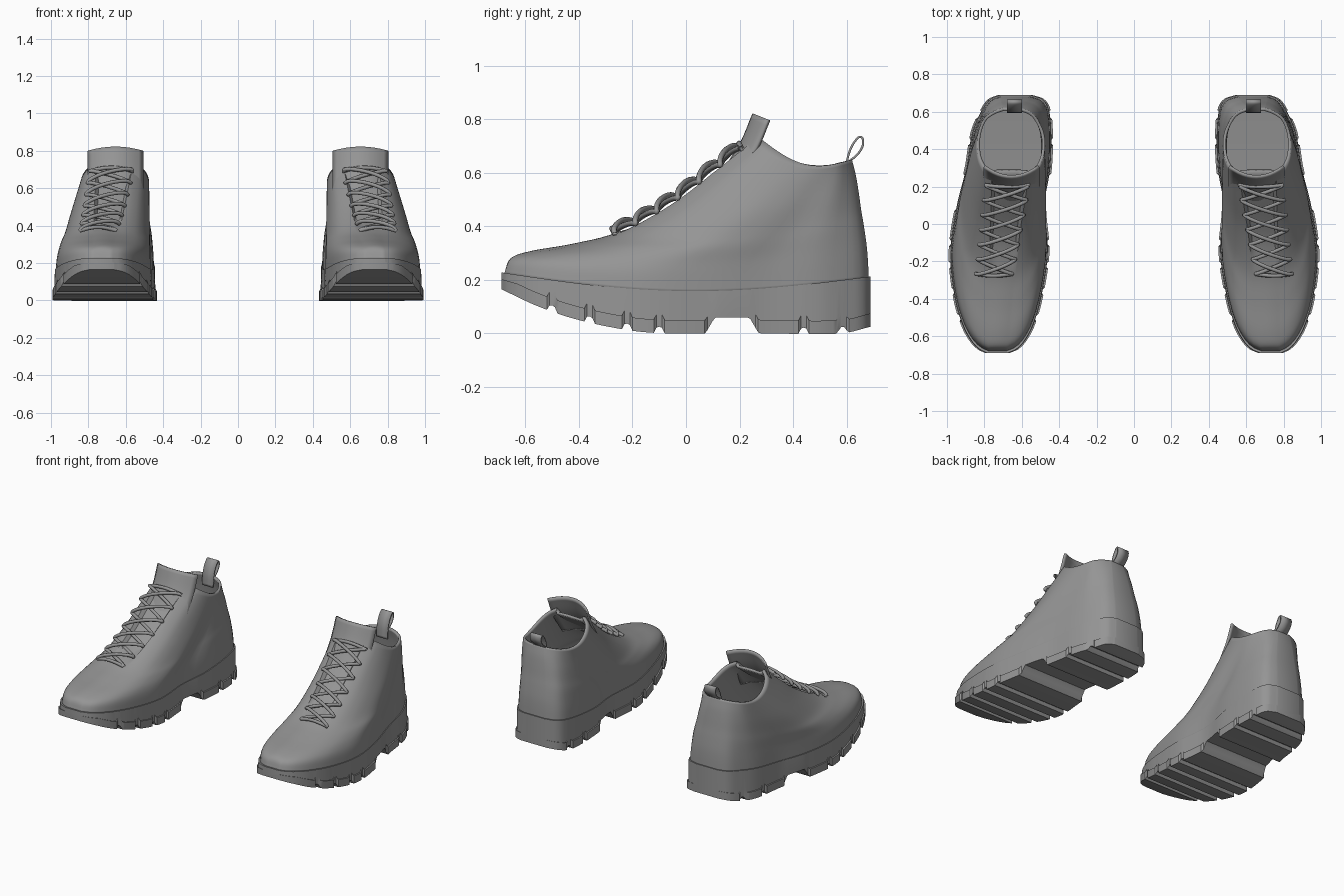
import bpy
import bmesh
from math import sin, cos, pi, radians

default_cube = bpy.data.objects.get("Cube")
if default_cube:
    bpy.data.objects.remove(default_cube, do_unlink=True)

grey = bpy.data.materials.new("plain grey")
grey.use_nodes = True
grey.diffuse_color = (0.3, 0.3, 0.3, 1)
grey.node_tree.nodes["Principled BSDF"].inputs["Base Color"].default_value = grey.diffuse_color

# Sole outline: y, inner x, outer x
OUTLINE = [(-.69, .68, .78), (-.67, .635, .82), (-.63, .595, .86), (-.55, .55, .905),
           (-.4, .505, .95), (-.15, .468, .975), (.1, .485, .94), (.3, .455, .89),
           (.5, .45, .855), (.62, .465, .80), (.67, .5, .76), (.69, .56, .71)]
# Collar outline: share of length, inner x, outer x
COLLAR = [(0, .56, .76), (.1, .51, .805), (.3, .48, .835), (.6, .48, .835),
          (.85, .52, .80), (.95, .56, .75), (1, .61, .70)]
# Rings of the upper: level, front y, front z, back y, back z, blend to collar, sag
RINGS = [(0, -.68, .222, .683, .205, 0, .06), (1, -.655, .275, .68, .27, .04, .055),
         (2, -.58, .302, .675, .33, .11, .05), (3, -.42, .33, .665, .40, .22, .045),
         (4, -.25, .375, .655, .46, .38, .045), (5, -.05, .485, .645, .53, .58, .045),
         (6, .12, .615, .635, .59, .8, .05), (7, .27, .735, .62, .65, 1, .06)]
# Underside of the sole: y, z
TREAD = [(-.69, .165), (-.55, .10), (-.4, .05), (-.2, .01), (-.05, 0),
         (.3, 0), (.58, 0), (.69, .025)]
GROOVES = (-.5, -.36, -.22, -.1, .44, .585)


def curve(table, t):
    """Smooth interpolation through the rows of a table."""
    last = len(table) - 1
    t = min(max(t, table[0][0]), table[last][0])
    i = next(k for k in range(last) if t <= table[k + 1][0])
    a, b = table[i], table[i + 1]
    p, q = table[max(i - 1, 0)], table[min(i + 2, last)]
    h = b[0] - a[0]
    u = (t - a[0]) / h
    out = []
    for c in range(1, len(a)):
        m = (b[c] - p[c]) / (b[0] - p[0]) * h
        n = (q[c] - a[c]) / (q[0] - a[0]) * h
        d = b[c] - a[c]
        out.append(a[c] + u * (m + u * (3 * d - 2 * m - n + u * (m + n - 2 * d))))
    return out


def grid_faces(rows, cols, closed):
    faces = []
    for r in range(rows - 1):
        for c in range(cols if closed else cols - 1):
            d = (c + 1) % cols
            faces.append((r * cols + c, r * cols + d, (r + 1) * cols + d, (r + 1) * cols + c))
    return faces


def add_mesh(name, side, verts, faces, thickness=0, offset=-1, angle=35):
    mesh = bpy.data.meshes.new(name)
    mesh.from_pydata([(x * side, y, z) for x, y, z in verts], [], faces)
    bm = bmesh.new()
    bm.from_mesh(mesh)
    bmesh.ops.remove_doubles(bm, verts=bm.verts, dist=1e-5)
    bmesh.ops.recalc_face_normals(bm, faces=bm.faces)
    for f in bm.faces:
        f.smooth = True
    bm.to_mesh(mesh)
    bm.free()
    mesh.set_sharp_from_angle(angle=radians(angle))
    mesh.materials.append(grey)
    obj = bpy.data.objects.new(name, mesh)
    bpy.context.collection.objects.link(obj)
    if thickness:
        mod = obj.modifiers.new("Thickness", "SOLIDIFY")
        mod.thickness, mod.offset = thickness, offset
    return obj


def seam_height(y):
    s = (y + .69) / 1.38
    return .228 - .015 * s - .062 * sin(pi * s)


def notch(y, centre, half, slope, depth):
    return depth * min(max((half - abs(y - centre)) / slope, 0), 1)


def build_upper(name, side):
    verts, rows, steps = [], 36, 30
    for r in range(rows):
        level = 7 * r / (rows - 1)
        yf, zf, yb, zb, blend, sag = curve(RINGS, level)

        def point(i, col):
            s = (1 - cos(pi * i / steps)) / 2
            low = curve(OUTLINE, -.69 + 1.38 * s)[col]
            high = curve(COLLAR, s)[col]
            return (low + (high - low) * blend, yf + (yb - yf) * s,
                    zf + (zb - zf) * s - sag * sin(pi * s))

        inner = [point(i, 0) for i in range(steps + 1)]
        outer = [point(i, 1) for i in range(steps + 1)]
        # Instep strip: crowned over the toe, sunk along the lacing
        sink = min(max(level - 4, 0), .7) * .03
        a, b = inner[0], outer[0]
        strip = []
        for f in (.9, .7, .5, .3, .1):
            crown = .006 * min(level, 1) * (1 - (2 * f - 1) ** 2)
            strip.append((a[0] + (b[0] - a[0]) * f, yf + sink * .5, zf + crown - sink))
        verts += inner + outer[::-1] + strip
    cols = 2 * steps + 7
    add_mesh(name, side, verts, grid_faces(rows, cols, True), .016, -1, 50)


def build_sole(name, side):
    ys = [-.69 + .01 * i for i in range(139)]
    ys = sorted(ys + [-.688, -.685, -.675, .675, .685, .688])
    verts = []
    for y in ys:
        xin, xout = curve(OUTLINE, y)
        top = seam_height(y)
        arch = notch(y, .172, .1, .035, .06)
        cut = max(notch(y, g, .02, .012, .024) for g in GROOVES)
        low = curve(TREAD, y)[0] + max(arch, cut)
        mid = low + min(.05, .6 * (top - low))
        lug = .009 if arch + cut < .005 else 0
        flare = .007
        right = [(xout + flare + lug, y, low), (xout + flare + lug, y, mid),
                 (xout + flare, y, mid), (xout + .004, y, top)]
        left = [(xin - flare - lug, y, low), (xin - flare - lug, y, mid),
                (xin - flare, y, mid), (xin - .004, y, top)]
        verts += right + left[::-1]
    faces = grid_faces(len(ys), 8, True)
    faces += [tuple(range(8)), tuple(range(len(verts) - 8, len(verts)))]
    add_mesh(name, side, verts, faces)


def build_tongue(name, side):
    path = [(0, .10, .55), (1, .2, .695), (2, .255, .82)]
    verts, rows, cols = [], 13, 13
    for r in range(rows):
        y, z = curve(path, 2 * r / (rows - 1))
        for c in range(cols):
            d = 2 * c / (cols - 1) - 1
            verts.append((.655 + .145 * d, y + .055 * d * d, z - .022 * d * d))
    add_mesh(name, side, verts, grid_faces(rows, cols, False), .014, 0)


def build_heel_loop(name, side):
    path = [(0, .597, .58), (1, .603, .65), (2, .62, .70), (3, .645, .733), (4, .66, .728),
            (5, .66, .70), (6, .64, .668), (7, .612, .645)]
    verts, rows = [], 36
    for r in range(rows):
        y, z = curve(path, 7 * r / (rows - 1))
        verts += [(.60, y, z), (.68, y, z)]
    add_mesh(name, side, verts, grid_faces(rows, 2, False), .008, 0)


def build_laces(name, side):
    data = bpy.data.curves.new(name, "CURVE")
    data.dimensions = "3D"
    data.bevel_depth, data.bevel_resolution, data.resolution_u = .0105, 2, 3
    heights = [(row[1], row[2]) for row in RINGS]
    rows, samples = 7, 10

    def eyelet(row, across, lift):
        f = row / (rows - 1)
        y = -.265 + .475 * f
        x = .748 - .07 * f + across * (.098 + .022 * f)
        return (x * side, y - .5 * lift, curve(heights, y)[0] + lift, 1)

    def strand(points):
        spline = data.splines.new("NURBS")
        spline.points.add(len(points) - 1)
        for p, co in zip(spline.points, points):
            p.co = co
        spline.use_endpoint_u = True
        spline.order_u = 3

    # Two strands zigzag up and pass over and under each other
    for hand in (-1, 1):
        points = []
        for row in range(rows - 1):
            way = hand if row % 2 else -hand
            for k in range(samples):
                u = k / samples
                lift = .004 + (.022 + .009 * way) * sin(pi * u)
                # Ends run nearly level before crossing
                rise = u * u * (3 - 2 * u)
                points.append(eyelet(row + rise, way * cos(pi * u), lift))
        strand(points)
    # Bars at the lowest and top eyelets
    for row in (0, rows - 1):
        strand([eyelet(row, k / 4 - 1, .004 + .02 * sin(pi * k / 8)) for k in range(9)])
    data.materials.append(grey)
    bpy.context.collection.objects.link(bpy.data.objects.new(name, data))


for label, side in (("left", 1), ("right", -1)):
    build_sole(label + "_sole", side)
    build_upper(label + "_upper", side)
    build_tongue(label + "_tongue", side)
    build_heel_loop(label + "_heel_loop", side)
    build_laces(label + "_laces", side)
